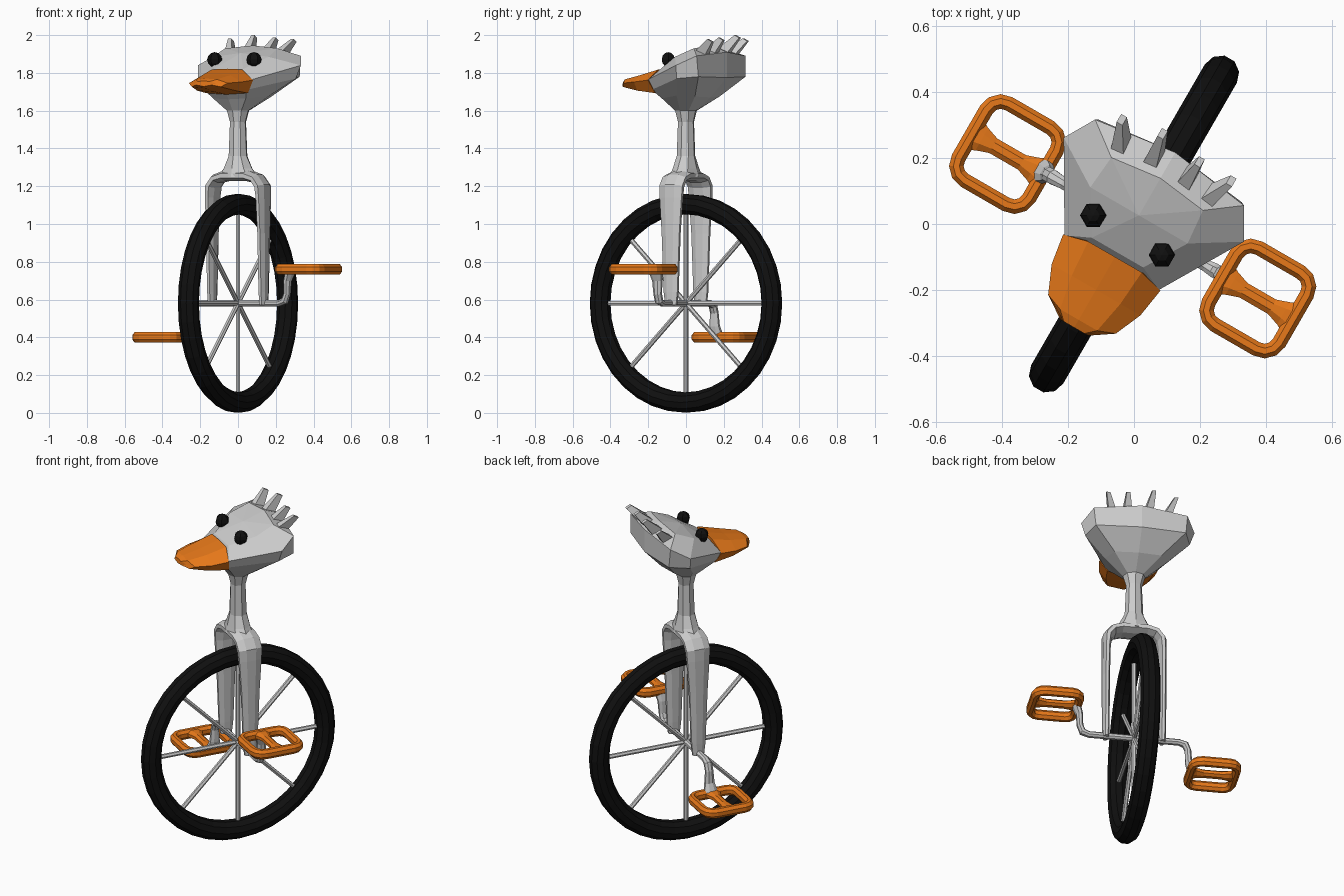
import bpy, bmesh
from math import sin, cos, pi
from mathutils import Vector, Matrix

if "Cube" in bpy.data.objects:
    bpy.data.objects.remove(bpy.data.objects["Cube"])

TURN = Matrix.Rotation(-pi / 6, 4, 'Z')      # whole model faces front-left
HUB = 0.58
X, Y, Z = Vector((1, 0, 0)), Vector((0, 1, 0)), Vector((0, 0, 1))


def material(name, color):
    m = bpy.data.materials.new(name)
    m.diffuse_color = (*color, 1)
    m.use_nodes = True
    m.node_tree.nodes["Principled BSDF"].inputs["Base Color"].default_value = m.diffuse_color
    return m


ORANGE = material("orange", (0.80, 0.19, 0.01))
BLACK = material("black", (0.005, 0.005, 0.005))


def finish(name, bm, mat=None, local=Matrix.Identity(4)):
    bmesh.ops.remove_doubles(bm, verts=bm.verts, dist=1e-5)
    bmesh.ops.recalc_face_normals(bm, faces=bm.faces)
    bm.transform(TURN @ local)
    me = bpy.data.meshes.new(name)
    bm.to_mesh(me)
    bm.free()
    ob = bpy.data.objects.new(name, me)
    bpy.context.collection.objects.link(ob)
    if mat:
        me.materials.append(mat)
    return ob


def loft(bm, rings, closed=False):
    rows = [[bm.verts.new(p) for p in r] for r in rings]
    n = len(rows[0])
    pairs = list(zip(rows, rows[1:])) + ([(rows[-1], rows[0])] if closed else [])
    for a, b in pairs:
        for i in range(n):
            bm.faces.new((a[i], a[(i + 1) % n], b[(i + 1) % n], b[i]))
    if not closed:
        bm.faces.new(rows[0])
        bm.faces.new(rows[-1])


def sweep(bm, path, sizes, side, sides=8, closed=False):
    """Tube along a flat path; sizes = (in-plane radius, radius along side)."""
    pts = [Vector(p) for p in path]
    rings, n = [], len(pts)
    for i, p in enumerate(pts):
        a = pts[i - 1] if closed or i else p
        b = pts[(i + 1) % n] if closed or i < n - 1 else p
        normal = (b - a).normalized().cross(side)
        r, s = sizes[i] if isinstance(sizes, list) else sizes
        rings.append([p + normal * r * cos(t) + side * s * sin(t)
                      for t in [2 * pi * (k + 0.5) / sides for k in range(sides)]])
    loft(bm, rings, closed)


def mirrored(half):
    """Close a half outline whose first and last points lie on x = 0."""
    return list(half) + [(-x, y, z) for x, y, z in half[-2:0:-1]]


def oct_half(z, rx, ry):
    return [(rx * sin(a), -ry * cos(a), z) for a in [k * pi / 4 for k in range(5)]]


# Tyre
bm = bmesh.new()
sweep(bm, [(0, 0.525 * cos(a), HUB + 0.525 * sin(a)) for a in [2 * pi * k / 36 for k in range(36)]],
      (0.056, 0.056), X, 10, True)
finish("tyre", bm, BLACK)

# Spokes: four bars crossing at the hub
bm = bmesh.new()
for k in range(4):
    d = Vector((0, cos(k * pi / 4), sin(k * pi / 4))) * 0.475
    sweep(bm, [Z * HUB - d, Z * HUB + d], (0.013, 0.013), X, 6)
finish("spokes", bm)

# Fork: one flat tube arching over the wheel
half = [(0.157, 0.57, 0.018, 0.036), (0.157, 0.64, 0.020, 0.045), (0.157, 0.95, 0.021, 0.058),
        (0.155, 1.14, 0.023, 0.072), (0.15, 1.20, 0.028, 0.076), (0.12, 1.24, 0.028, 0.076),
        (0.07, 1.255, 0.03, 0.075)]
full = half + [(-x, z, r, s) for x, z, r, s in half[::-1]]
bm = bmesh.new()
sweep(bm, [(x, 0, z) for x, z, r, s in full], [(r, s) for x, z, r, s in full], Y)
finish("fork", bm)

# Neck and head in one loft from the fork crown to the top of the head
rings = [oct_half(1.25, 0.12, 0.075), oct_half(1.295, 0.085, 0.065), oct_half(1.36, 0.052, 0.05),
         oct_half(1.54, 0.044, 0.044), oct_half(1.60, 0.062, 0.058),
         [(0, -.10, 1.66), (.10, -.09, 1.665), (.17, .04, 1.68), (.13, .13, 1.675), (0, .15, 1.67)],
         [(0, -.135, 1.70), (.13, -.135, 1.71), (.29, .11, 1.77), (.25, .22, 1.78), (0, .25, 1.775)],
         [(0, -.12, 1.79), (.165, -.135, 1.765), (.315, .12, 1.84), (.26, .215, 1.89), (0, .25, 1.91)],
         [(0, -.10, 1.82), (.09, -.10, 1.82), (.17, .03, 1.885), (.16, .14, 1.93), (0, .16, 1.945)],
         [(0, .03, 1.905)] * 5]
bm = bmesh.new()
rows = [mirrored(r) for r in rings]
loft(bm, rows[:-1])
top = [f for f in bm.faces if len(f.verts) == 8 and f.calc_center_median().z > 1.8]
poked = bmesh.ops.poke(bm, faces=top)
poked["verts"][0].co = rings[-1][0]
finish("neck_and_head", bm)

# Bill: (y, half width, top z, edge z, bottom z)
bm = bmesh.new()
bill = [(-0.115, 0.170, 1.822, 1.762, 1.685), (-0.23, 0.155, 1.792, 1.752, 1.698),
        (-0.335, 0.118, 1.770, 1.746, 1.718), (-0.362, 0.065, 1.758, 1.745, 1.728)]
loft(bm, [mirrored([(0, y, t), (w * 0.55, y, t - 0.004), (w, y + 0.02 * (i > 1) - 0.02 * (i == 0), e),
                    (w * 0.75, y, b + 0.008), (0, y, b)])
          for i, (y, w, t, e, b) in enumerate(bill)])
finish("bill", bm, ORANGE)

# Eyes
for name, s in (("right_eye", 1), ("left_eye", -1)):
    bm = bmesh.new()
    bmesh.ops.create_uvsphere(bm, u_segments=6, v_segments=6, radius=0.04)
    finish(name, bm, BLACK, Matrix.Translation((0.12 * s, -0.039, 1.87)) @ Matrix.Rotation(pi / 3, 4, 'Z'))

# Head tuft: four blunt spikes leaning back and outward
bm = bmesh.new()
for base, tip in [((-.145, .175, 1.89), (-.19, .255, 1.98)), ((-.045, .19, 1.90), (-.062, .28, 2.0)),
                  ((.07, .185, 1.90), (.078, .262, 1.985)), ((.15, .175, 1.89), (.19, .26, 1.975))]:
    loft(bm, [[Vector(p) + Vector((sx * a, sy * b, -sy * b * 0.6)) for sx, sy in
               ((1, 1), (-1, 1), (-1, -1), (1, -1))] for p, a, b in ((base, .024, .028), (tip, .010, .014))])
z_max = max(v.co.z for v in bm.verts)
for v in bm.verts:
    v.co.z -= max(0, v.co.z - 1.95) * (z_max - 2.0) / (z_max - 1.95)
finish("tuft", bm)

# Crank and pedal, then the opposite pair turned half way round the axle
for name, turn in (("right", 0), ("left", pi)):
    local = Matrix.Translation((0, 0, HUB)) @ Matrix.Rotation(turn, 4, 'Y')
    bm = bmesh.new()
    sweep(bm, [(0, 0, 0), (0.25, 0, 0), (0.285, 0, 0.012), (0.30, 0, 0.05), (0.303, 0, 0.12), (0.32, 0, 0.17)],
          [(.018, .018), (.018, .020), (.021, .024), (.018, .024), (.020, .030), (.025, .042)], Y)
    finish(name + "_crank", bm, None, local)

    bm = bmesh.new()
    c, rad, hx, hy = Vector((0.437, -0.008, 0.18)), 0.05, 0.123, 0.134
    path = []
    for q, (sx, sy) in enumerate(((1, 1), (-1, 1), (-1, -1), (1, -1))):
        for k in range(4):
            a = q * pi / 2 + k * pi / 6
            path.append(c + Vector((sx * (hx - rad) + rad * cos(a), sy * (hy - rad) + rad * sin(a), 0)))
    sweep(bm, path, (0.024, 0.030), Z, 8, True)
    sweep(bm, [c + X * d for d in (-.125, -.09, -.05, .05, .09, .125)],
          [(.062, .024), (.042, .024), (.027, .022), (.027, .022), (.042, .024), (.062, .024)], Z)
    finish(name + "_pedal", bm, ORANGE, local)
